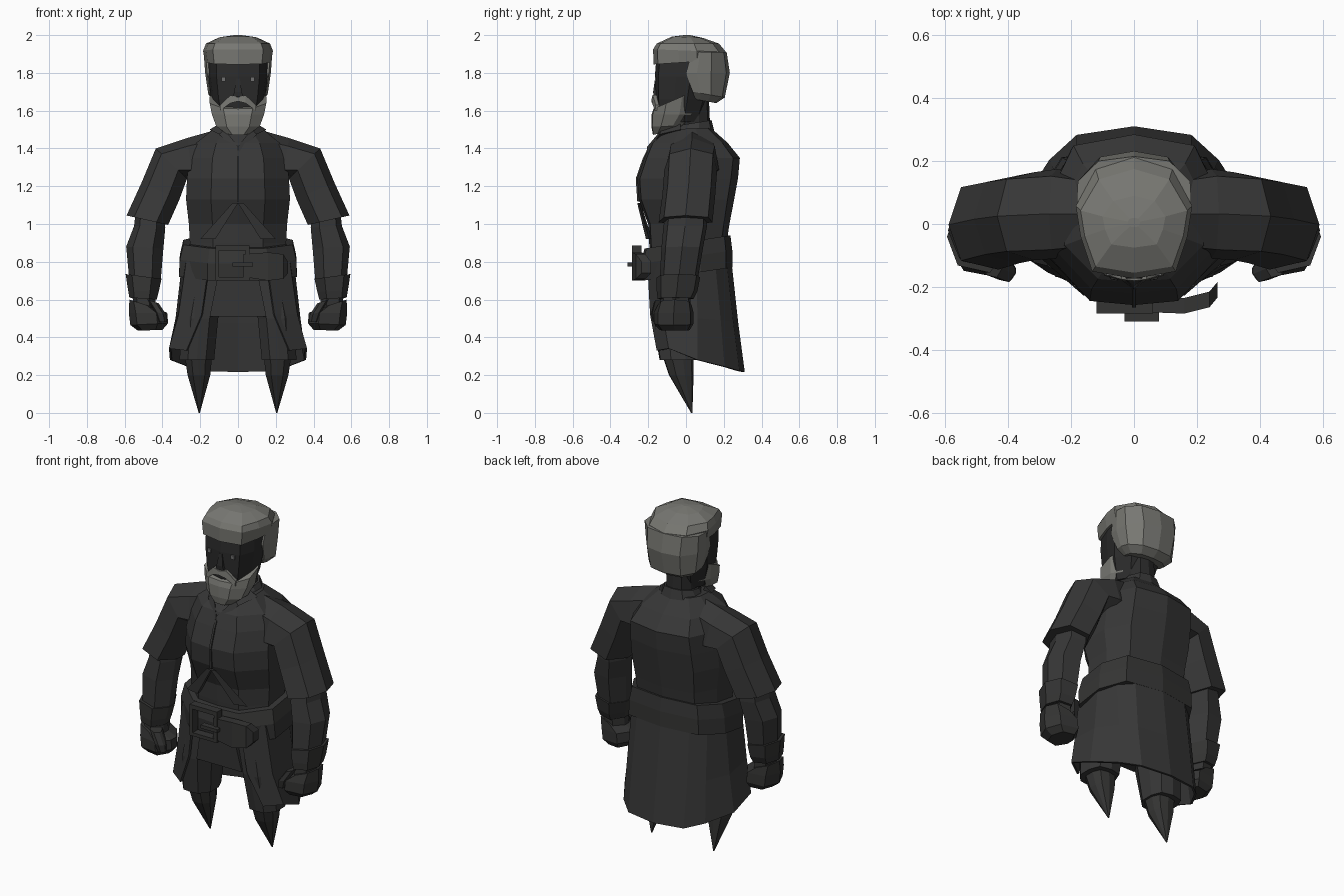
import bpy, bmesh, math
from mathutils import Vector


def material(name, r, g, b):
    m = bpy.data.materials.new(name)
    m.diffuse_color = (r, g, b, 1)
    return m


COAT = material("charcoal coat", 0.038, 0.038, 0.038)
LEATHER = material("dark leather", 0.035, 0.035, 0.034)
SKIN = material("shadowed skin", 0.024, 0.024, 0.024)
HAIR = material("grey hair", 0.185, 0.185, 0.168)
EYE = material("pale eye", 0.16, 0.16, 0.16)

# Half outlines of body rings (front to back), mirrored into full rings
BODY = [(0, -1), (.52, -.95), (1, -.42), (1, .3), (.74, .86), (0, 1)]
ROUND = [(0, -1), (.62, -.84), (.97, -.3), (.97, .3), (.6, .86), (0, 1)]
CAP = [(0, -1), (.72, -.88), (.92, -.3), (1, .2), (.66, .8), (0, 1)]
NAPE = [(0, -1), (.94, -1), (1, -.5), (.98, .15), (.62, .84), (0, 1)]
LIMB = [(0, .5), (.18, .92), (.72, 1), (1, .6), (1, .35), (.72, 0), (.18, .1)]


def ring(w, yf, yb, zf, zb=None, cx=0, shape=BODY):
    """Horizontal (or tilted) ring: half width, front y, back y, front z, back z."""
    zb = zf if zb is None else zb
    full = shape + [(-x, y) for x, y in shape[-2:0:-1]]
    return [(cx + x * w, yf + (y + 1) / 2 * (yb - yf), zf + (y + 1) / 2 * (zb - zf))
            for x, y in full]


def section(ox, oz, ix, iz, yf, yb):
    """Limb section from an outer to an inner point in the front view."""
    return [(ox + u * (ix - ox), yf + v * (yb - yf), oz + u * (iz - oz)) for u, v in LIMB]


def rect(x0, x1, y0, y1, z):
    return [(x0, y0, z), (x1, y0, z), (x1, y1, z), (x0, y1, z)]


def loft(name, rings, mat, mirror=False, closed=True, thick=0):
    bm = bmesh.new()
    for s in ((1, -1) if mirror else (1,)):
        rows = [[bm.verts.new((x * s, y, z)) for x, y, z in r] for r in rings]
        n = len(rows[0])
        for a, b in zip(rows, rows[1:]):
            for i in range(n if closed else n - 1):
                j = (i + 1) % n
                bm.faces.new((a[i], a[j], b[j], b[i]))
        if closed:
            bm.faces.new(rows[0])
            bm.faces.new(rows[-1])
    bmesh.ops.remove_doubles(bm, verts=bm.verts, dist=0.0005)
    bmesh.ops.recalc_face_normals(bm, faces=bm.faces)
    me = bpy.data.meshes.new(name)
    bm.to_mesh(me)
    bm.free()
    me.materials.append(mat)
    ob = bpy.data.objects.new(name, me)
    bpy.context.collection.objects.link(ob)
    if thick:
        mod = ob.modifiers.new("thickness", 'SOLIDIFY')
        mod.thickness = thick
        mod.offset = 0
    return ob


def box(name, x0, x1, y0, y1, z0, z1, mat, mirror=False):
    return loft(name, [rect(x0, x1, y0, y1, z0), rect(x0, x1, y0, y1, z1)], mat, mirror)


# Torso
loft("torso", [
    ring(.27, -.18, .2, .72), ring(.255, -.195, .215, .9), ring(.26, -.2, .23, 1.0),
    ring(.275, -.25, .255, 1.13), ring(.27, -.258, .275, 1.24),
    ring(.26, -.22, .285, 1.35), ring(.22, -.185, .22, 1.43),
    ring(.13, -.1, .13, 1.5, 1.51)], COAT)

# Coat seam down the chest and V collar
loft("coat_seam", [rect(-.006, .006, y - .008, y + .02, z) for y, z in
                   ((-.25, 1.12), (-.258, 1.24), (-.22, 1.35), (-.2, 1.39))], LEATHER)
loft("lapel", [[(.15, -.03, 1.5), (.10, -.03, 1.53), (.09, -.03, 1.48)],
               [(.1, -.14, 1.475), (.07, -.13, 1.5), (.06, -.13, 1.44)],
               [(.0, -.212, 1.365), (.0, -.205, 1.41), (.0, -.19, 1.38)]], COAT, mirror=True)
# Overlapping coat fronts above the belt
loft("coat_front", [[(.0, -.258, 1.11), (.03, -.25, 1.11), (.0, -.24, 1.11)],
                    [(.12, -.212, .92), (.2, -.195, .92), (.12, -.18, .92)]],
     COAT, mirror=True)

# Neck and collar
loft("neck", [ring(.085, -.04, .13, 1.46, shape=ROUND),
              ring(.08, -.04, .12, 1.7, shape=ROUND)], SKIN)
loft("collar", [ring(.125, -.08, .15, 1.47, 1.49, shape=ROUND),
                ring(.095, -.05, .135, 1.52, 1.55, shape=ROUND)], COAT)

# Head, nose and eyes
loft("head", [ring(.11, -.15, .08, 1.54, shape=CAP), ring(.142, -.162, .12, 1.66, shape=CAP),
              ring(.158, -.165, .15, 1.78, shape=CAP),
              ring(.158, -.155, .15, 1.9, shape=CAP)], SKIN)
loft("nose", [rect(-.028, .028, -.172, -.14, 1.675), rect(-.02, .02, -.174, -.14, 1.7),
              rect(-.01, .01, -.164, -.14, 1.77)], SKIN)
box("eye", .066, .088, -.164, -.155, 1.755, 1.777, EYE, mirror=True)

# Hair: crown cap, and the fuller back half hanging to the nape
loft("hair_crown", [
    ring(.175, -.172, .212, 1.845, 1.87, shape=CAP),
    ring(.185, -.174, .212, 1.925, 1.91, shape=CAP),
    ring(.17, -.155, .175, 1.955, 1.955, shape=CAP),
    ring(.1, -.075, .09, 1.992, 1.985, shape=CAP),
    ring(.02, -.01, .02, 2.0, shape=CAP)], HAIR)
loft("hair_back", [
    ring(.12, .05, .16, 1.66, 1.64, shape=NAPE),
    ring(.158, .035, .205, 1.7, 1.67, shape=NAPE),
    ring(.174, .0, .232, 1.8, shape=NAPE),
    ring(.182, .03, .215, 1.91, shape=NAPE)], HAIR)

# Beard and moustache
loft("beard", [
    ring(.06, -.175, -.09, 1.472, 1.49), ring(.115, -.183, -.01, 1.515, 1.52),
    ring(.138, -.182, .045, 1.58, 1.58), ring(.15, -.172, .06, 1.61, 1.71)], HAIR)
loft("moustache", [
    [(x, -.184 + d, a), (x, -.18 + d, b), (x, -.13, b), (x, -.13, a)] for x, d, a, b in
    ((0, 0, 1.65, 1.672), (.04, .004, 1.64, 1.682), (.095, .02, 1.6, 1.63))],
    HAIR, mirror=True)

# Wide coat sleeves
loft("sleeve", [
    section(.11, 1.5, .15, 1.2, -.09, .15), section(.27, 1.455, .235, 1.22, -.11, .175),
    section(.435, 1.4, .27, 1.24, -.115, .165), section(.51, 1.22, .31, 1.13, -.125, .155),
    section(.59, 1.045, .37, .995, -.145, .14)], COAT, mirror=True)

# Forearm, cuff and fist
loft("forearm", [
    section(.54, 1.08, .39, 1.04, -.11, .11), section(.55, .99, .385, .98, -.12, .11),
    section(.592, .88, .395, .87, -.13, .09), section(.575, .7, .41, .69, -.14, .06)],
    COAT, mirror=True)
loft("cuff", [
    section(.595, .735, .405, .71, -.155, .075), section(.582, .65, .42, .64, -.155, .06),
    section(.575, .61, .43, .6, -.15, .04)], LEATHER, mirror=True)
loft("wrist", [
    section(.56, .63, .44, .63, -.135, .025), section(.55, .53, .43, .53, -.14, .025)],
    LEATHER, mirror=True)
loft("fist", [
    section(.575, .6, .45, .56, -.15, .03), section(.578, .53, .375, .53, -.17, .04),
    section(.57, .465, .37, .475, -.17, .04), section(.53, .435, .4, .44, -.14, .02)],
    LEATHER, mirror=True)
loft("thumb", [
    section(.48, .6, .42, .58, -.17, -.09), section(.44, .535, .38, .52, -.185, -.11),
    section(.42, .48, .375, .48, -.175, -.12)], LEATHER, mirror=True)

# Belt with buckle, prong and strap end
loft("belt", [ring(.312, -.23, .245, .70, .77), ring(.308, -.24, .245, .79, .86),
              ring(.29, -.22, .235, .87, .94)], LEATHER)
for x0, x1, z0, z1 in ((-.12, .06, .7, .72), (-.12, .06, .86, .885),
                       (-.12, -.1, .72, .86), (.04, .06, .72, .86)):
    box("buckle_bar", x0, x1, -.285, -.235, z0, z1, LEATHER)
box("buckle_prong", -.03, .08, -.31, -.275, .775, .795, LEATHER)
loft("strap_end", [[(x, y, a), (x, y, b), (x, y + .05, b), (x, y + .05, a)] for x, y, a, b in
                   ((.03, -.28, .72, .84), (.16, -.285, .70, .85), (.24, -.265, .71, .84),
                    (.265, -.235, .74, .8))], LEATHER)

# Coat skirt: open at the front, long at the back
top = [(.15, -.2, .8), (.27, -.13, .8), (.29, .05, .8), (.245, .15, .8), (.17, .21, .8),
       (0, .235, .8)]
mid = [(.19, -.185, .52), (.31, -.12, .52), (.325, .06, .5), (.255, .18, .49),
       (.18, .245, .48), (0, .27, .48)]
low = [(.27, -.15, .33), (.36, -.09, .34), (.355, .06, .28), (.265, .2, .245),
       (.18, .278, .222), (0, .305, .217)]
loft("coat_skirt", [r + [(-x, y, z) for x, y, z in r[-2::-1]] for r in (top, mid, low)],
     COAT, closed=False, thick=.012)

# Front panel below the belt
loft("front_panel", [rect(-.15, .15, -.178, -.1, .51), rect(-.1, .1, -.2, -.1, .76)], COAT)

# Trousers and pointed lower legs
loft("trouser_leg", [
    ring(.13, -.17, .12, .76, cx=.14), ring(.095, -.175, .09, .5, cx=.2),
    ring(.092, -.14, .07, .28, cx=.218)], COAT, mirror=True)
loft("pointed_leg", [
    ring(.075, -.13, .04, .32, cx=.21), ring(.06, -.09, .04, .2, cx=.207),
    ring(.003, .027, .034, 0, cx=.205)], LEATHER, mirror=True)
